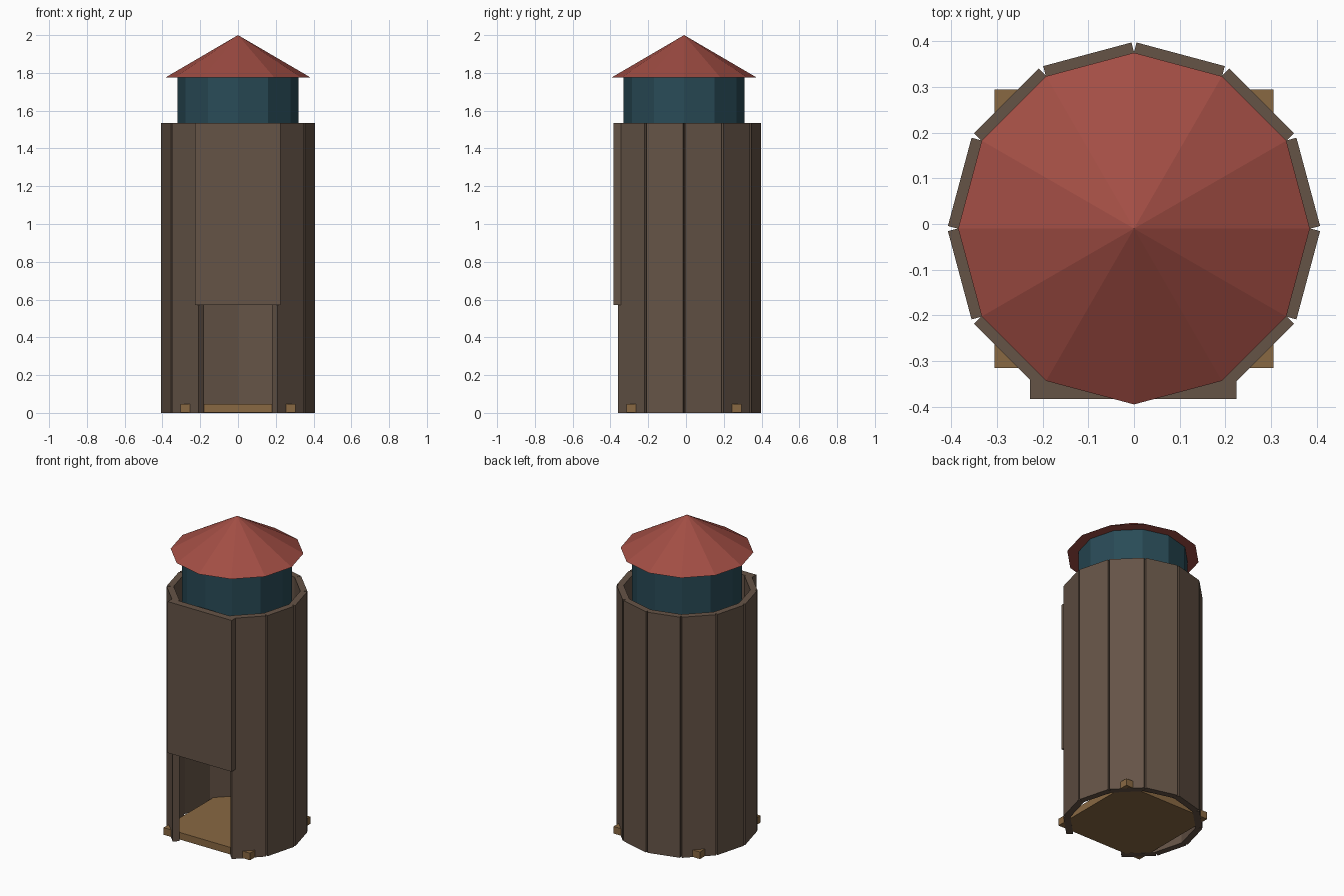
import bpy
from math import radians, cos, sin

if "Cube" in bpy.data.objects:
    bpy.data.objects.remove(bpy.data.objects["Cube"])

CY = -0.01      # tower axis in y
WALL_TOP = 1.535


def material(name, rgb):
    m = bpy.data.materials.new(name)
    m.diffuse_color = (*rgb, 1)
    m.use_nodes = True
    m.node_tree.nodes["Principled BSDF"].inputs["Base Color"].default_value = m.diffuse_color
    return m


DARK_WOOD = material("dark_wood", (0.13, 0.088, 0.062))
PALE_WOOD = material("pale_wood", (0.25, 0.14, 0.055))
TEAL = material("teal_paint", (0.022, 0.07, 0.095))
RED = material("red_paint", (0.36, 0.075, 0.058))


def finish(name, mat):
    ob = bpy.context.object
    ob.name = name
    ob.data.materials.append(mat)
    return ob


def box(name, centre, size, mat, turn=0):
    bpy.ops.mesh.primitive_cube_add(size=1, location=centre, rotation=(0, 0, turn))
    ob = finish(name, mat)
    ob.scale = size
    return ob


def cone(name, r1, r2, z0, z1, mat):
    bpy.ops.mesh.primitive_cone_add(vertices=12, radius1=r1, radius2=r2, depth=z1 - z0,
                                    location=(0, CY, (z0 + z1) / 2))
    return finish(name, mat)


# Ten wall boards of a twelve-sided ring, the two front ones left out
T = 0.04
for i in range(12):
    deg = 15 + 30 * i
    if deg in (255, 285):
        continue
    a = radians(deg)
    r = 0.395 - T / 2
    box(f"wall_board_{i}", (r * cos(a), CY + r * sin(a), WALL_TOP / 2),
        (T, 0.2, WALL_TOP), DARK_WOOD, a)

# Flat front board above the doorway
box("front_board", (-0.002, -0.361, (0.57 + WALL_TOP) / 2),
    (0.452, 0.045, WALL_TOP - 0.57), DARK_WOOD)

# Square floor whose corners poke through the walls
box("floor", (0, CY, 0.0235), (0.61, 0.61, 0.045), PALE_WOOD)

# Drum and conical roof
cone("drum", 0.32, 0.32, 1.4, 1.78, TEAL)
cone("roof", 0.385, 0, 1.775, 2.0, RED)
